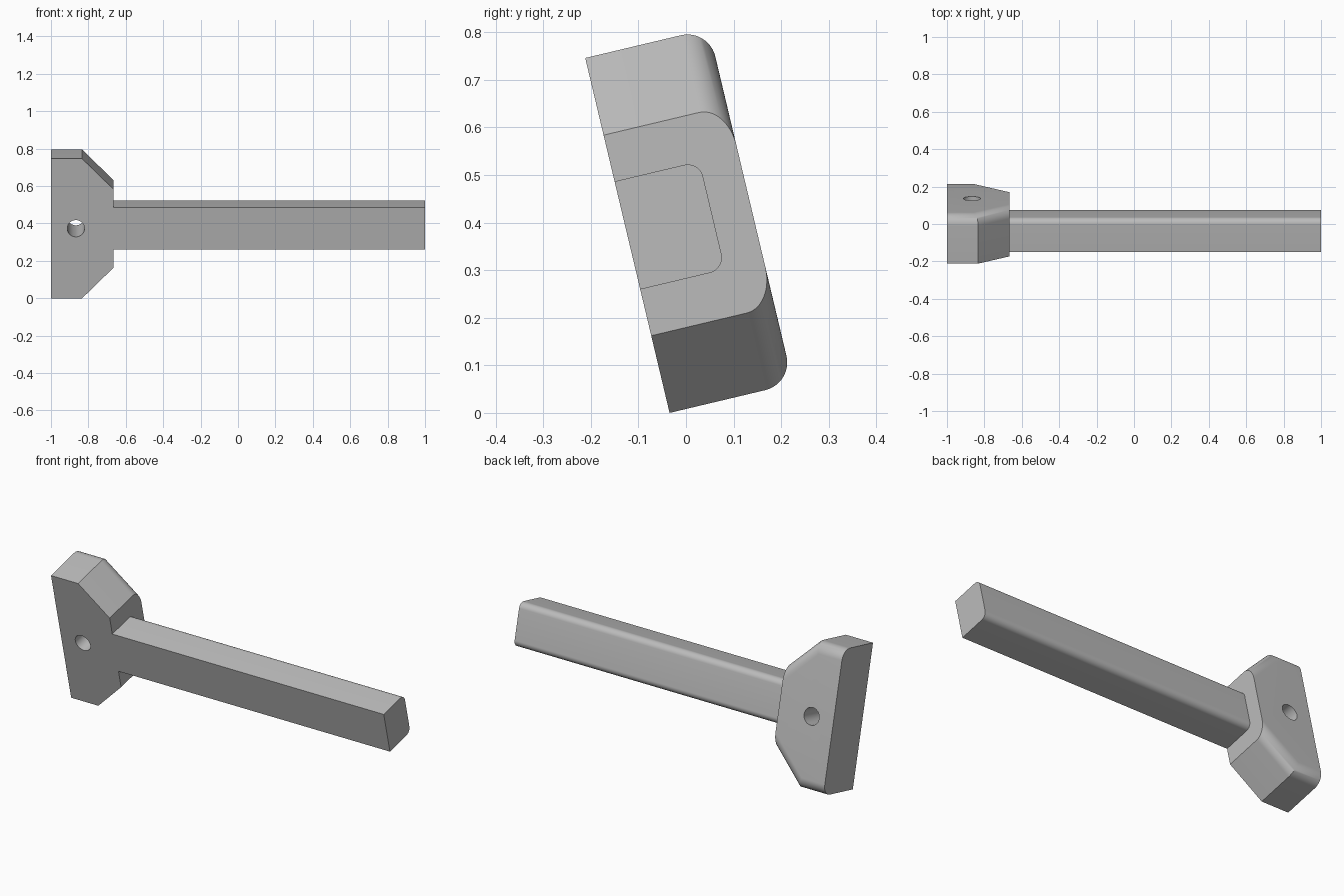
import bpy, bmesh, math
from mathutils import Matrix

cube = bpy.data.objects.get("Cube")
if cube:
    bpy.data.objects.remove(cube)

HEIGHT, HEAD_DEPTH, ARM_DEPTH = 0.7667, 0.2667, 0.1833
MID, ARM_HALF = HEIGHT / 2, 0.1167
CHAMFER, HEAD_END = 0.1667, -0.6667
TILT = math.radians(13.37)

grey = bpy.data.materials.new("plain_grey")
grey.use_nodes = True
grey.diffuse_color = (0.5, 0.5, 0.5, 1)
grey.node_tree.nodes["Principled BSDF"].inputs["Base Color"].default_value = (0.5, 0.5, 0.5, 1)


def extrude_plate(name, outline, depth, radius):
    """Extrude an x-z outline backwards and round its lengthwise back edges."""
    bm = bmesh.new()
    face = bm.faces.new([bm.verts.new((x, 0, z)) for x, z in outline])
    ext = bmesh.ops.extrude_face_region(bm, geom=[face])
    verts = [v for v in ext["geom"] if isinstance(v, bmesh.types.BMVert)]
    bmesh.ops.translate(bm, verts=verts, vec=(0, depth, 0))
    bmesh.ops.recalc_face_normals(bm, faces=bm.faces)
    back = [e for e in bm.edges
            if all(v.co.y > depth / 2 for v in e.verts)
            and abs(e.verts[0].co.x - e.verts[1].co.x) > 0.01]
    bmesh.ops.bevel(bm, geom=back, offset=radius, offset_type='OFFSET',
                    segments=12, profile=0.5, affect='EDGES')
    mesh = bpy.data.meshes.new(name)
    bm.to_mesh(mesh)
    bm.free()
    mesh.materials.append(grey)
    obj = bpy.data.objects.new(name, mesh)
    bpy.context.collection.objects.link(obj)
    return obj


def combine(target, other, operation):
    mod = target.modifiers.new(operation.title(), 'BOOLEAN')
    mod.object, mod.operation, mod.solver = other, operation, 'EXACT'
    bpy.context.view_layer.objects.active = target
    bpy.ops.object.modifier_apply(modifier=mod.name)
    bpy.data.objects.remove(other)


# Head plate with two chamfered corners
shoulder = HEAD_END - CHAMFER
head = extrude_plate("head_and_arm", [
    (-1, 0), (shoulder, 0), (HEAD_END, CHAMFER),
    (HEAD_END, HEIGHT - CHAMFER), (shoulder, HEIGHT), (-1, HEIGHT)], HEAD_DEPTH, 0.06)

# Long arm, flush with the front of the head
start = HEAD_END - 0.05
arm = extrude_plate("arm", [
    (start, MID - ARM_HALF), (1, MID - ARM_HALF),
    (1, MID + ARM_HALF), (start, MID + ARM_HALF)], ARM_DEPTH, 0.0333)
combine(head, arm, 'UNION')

# Mounting hole through the head
bpy.ops.mesh.primitive_cylinder_add(
    vertices=48, radius=0.046, depth=1,
    location=(-0.8667, HEAD_DEPTH / 2, MID), rotation=(math.pi / 2, 0, 0))
drill = bpy.context.object
drill.data.materials.append(grey)
combine(head, drill, 'DIFFERENCE')

# Lean the whole part forward at the top
head.data.transform(Matrix.Translation((0, -0.0345, 0)) @ Matrix.Rotation(TILT, 4, 'X'))
bpy.ops.object.select_all(action='DESELECT')
head.select_set(True)
bpy.context.view_layer.objects.active = head
bpy.ops.object.shade_smooth_by_angle(angle=math.radians(30))
